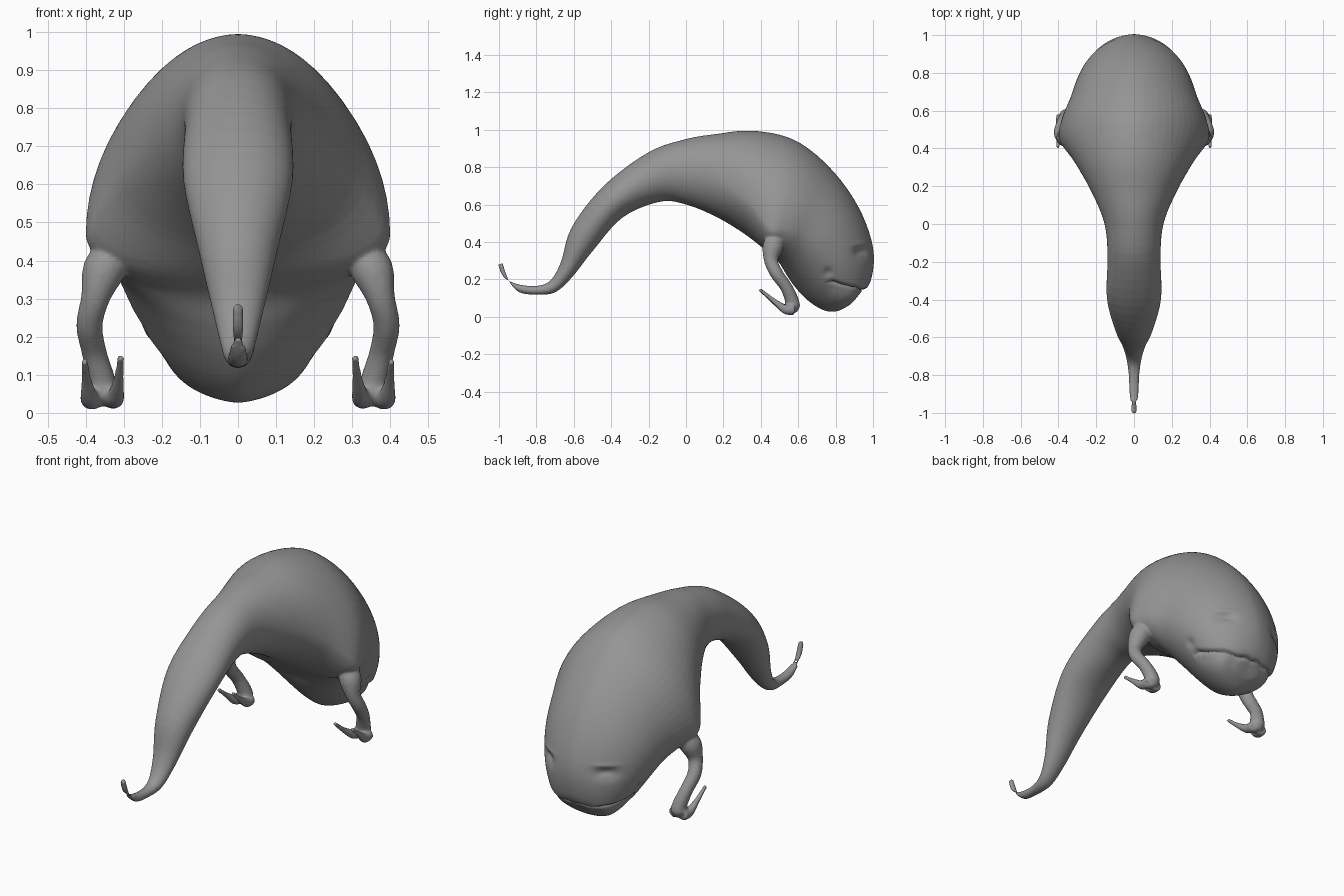
import bpy, bmesh, math
from mathutils import Vector

if "Cube" in bpy.data.objects:
    bpy.data.objects.remove(bpy.data.objects["Cube"], do_unlink=True)

grey = bpy.data.materials.new("clay grey")
grey.use_nodes = True
grey.diffuse_color = (0.3, 0.3, 0.3, 1)
grey.node_tree.nodes["Principled BSDF"].inputs["Base Color"].default_value = (0.3, 0.3, 0.3, 1)


def spline(rows, steps):
    """Catmull-Rom interpolation of rows of numbers."""
    pts = [rows[0]] + list(rows) + [rows[-1]]
    out = []
    for a, b, c, d in zip(pts, pts[1:], pts[2:], pts[3:]):
        for s in range(steps):
            t = s / steps
            out.append([q + 0.5 * t * (r - p + t * (2 * p - 5 * q + 4 * r - e + t * (3 * (q - r) + e - p)))
                        for p, q, r, e in zip(a, b, c, d)])
    return out + [list(rows[-1])]


def loft(bm, rings):
    """Skin a list of closed point loops and cap both ends."""
    loops = [[bm.verts.new(p) for p in ring] for ring in rings]
    for a, b in zip(loops, loops[1:]):
        for i in range(len(a)):
            j = (i + 1) % len(a)
            bm.faces.new((a[i], a[j], b[j], b[i]))
    bm.faces.new(loops[0])
    bm.faces.new(loops[-1])


def body_ring(row, n=64):
    """Oval between a back point and a belly point, widest at fraction m."""
    ty, tz, by, bz, w, m = row
    head = min(1, max(0, (ty - .2) / .3))
    upper = 1 + .15 * head              # narrower back
    lower = 1 + head * (2 * m - .7)     # square shoulders, narrow chin
    ring = []
    for i in range(n):
        a = math.tau * i / n
        s, c = math.sin(a), math.cos(a)
        v = m + s * ((1 - m) if s > 0 else m)
        x = math.copysign(abs(c) ** (upper if s > 0 else lower), c)
        ring.append((w * x, by + (ty - by) * v, bz + (tz - bz) * v))
    return ring


def tube(bm, rows, side, n=16):
    """Round limb along rows of x, y, z, radius."""
    path = spline(rows, 6)
    rings = []
    for k, (x, y, z, r) in enumerate(path):
        along = Vector(path[min(k + 1, len(path) - 1)][:3]) - Vector(path[max(k - 1, 0)][:3])
        u = along.cross(Vector((1, 0, 0))).normalized()
        v = along.cross(u).normalized()
        ring = []
        for i in range(n):
            a = math.tau * i / n
            p = Vector((x, y, z)) + r * (u * math.cos(a) + v * math.sin(a))
            ring.append((p.x * side, p.y, p.z))
        rings.append(ring)
    loft(bm, rings)


# Back y, z, belly y, z, half width, height of widest point: tail tip to snout
BODY = [
    (-1.006, .28, -.98, .288, .013, .5),
    (-.978, .215, -.945, .19, .018, .5),
    (-.91, .178, -.89, .13, .024, .5),
    (-.81, .165, -.8, .118, .028, .5),
    (-.73, .19, -.7, .13, .04, .5),
    (-.67, .29, -.61, .21, .062, .5),
    (-.61, .48, -.5, .35, .1, .5),
    (-.44, .7, -.34, .53, .144, .5),
    (-.2, .88, -.14, .615, .14, .5),
    (0, .95, 0, .6, .156, .5),
    (.16, .977, .16, .535, .22, .45),
    (.34, .995, .31, .445, .31, .34),
    (.53, .965, .42, .36, .395, .2),
    (.67, .888, .49, .3, .385, .29),
    (.81, .752, .54, .22, .34, .4),
    (.915, .6, .59, .15, .305, .47),
    (.98, .45, .66, .08, .26, .5),
    (1.005, .32, .74, .033, .205, .5),
    (.99, .2, .81, .03, .15, .5),
    (.955, .135, .88, .065, .07, .5),
]
# Arm, hand and the two long fingers: x, y, z, radius
ARM = [(.32, .49, .43, .045), (.352, .465, .375, .056), (.375, .455, .3, .038), (.39, .485, .23, .035),
       (.378, .535, .16, .033), (.36, .565, .09, .037), (.355, .57, .05, .04), (.355, .575, .02, .018)]
FINGERS = [[(.33, .575, .04, .03), (.322, .53, .042, .024), (.313, .46, .09, .014), (.307, .392, .148, .01)],
           [(.38, .575, .04, .032), (.39, .53, .04, .025), (.398, .47, .085, .014), (.403, .405, .138, .01)]]

bm = bmesh.new()
loft(bm, [body_ring(r) for r in spline(BODY, 5)])
for side in (-1, 1):
    for limb in [ARM] + FINGERS:
        tube(bm, limb, side)
bmesh.ops.recalc_face_normals(bm, faces=bm.faces)
mesh = bpy.data.meshes.new("creature_body")
bm.to_mesh(mesh)
bm.free()
body = bpy.data.objects.new("creature_body", mesh)
bpy.context.collection.objects.link(body)
bpy.context.view_layer.objects.active = body
body.select_set(True)

# Fuse body and limbs into one smooth skin
fuse = body.modifiers.new("fuse", "REMESH")
fuse.mode = "VOXEL"
fuse.voxel_size = 0.0062
soften = body.modifiers.new("soften", "SMOOTH")
soften.factor = 0.5
soften.iterations = 9
for name in ("fuse", "soften"):
    bpy.ops.object.modifier_apply(modifier=name)


def bump(d, width):
    return math.exp(-(d / width) ** 2)


# Press in the mouth line, chin step, cheek dimples and eye sockets
mesh = body.data
moves = []
for vert in mesh.vertices:
    x, y, z = abs(vert.co.x), vert.co.y, vert.co.z
    depth = 0
    if y > .7 and z < .5:
        fade = min(1, max(0, (y - .74) / .05))
        lip = .19 - .05 * max(0, (y - .78) / .17) + .005 * math.sin(x * 50)
        depth += .011 * fade * bump(z - lip, .012)
        if z < lip:
            depth += .012 * fade * bump(z - lip, .06)
        depth += .01 * bump(math.hypot(y - .76, z - .235), .025)
        # Almond socket with a raised eyeball under a heavy upper lid
        across = math.hypot(x - .165, y - .925) / .06
        up = (z - .345) / .034
        depth += .022 * bump(math.hypot(across, up), .9)
        depth -= .009 * bump(math.hypot(across, up + .4), .5)
        depth -= .006 * bump(up - 1.2, .4) * bump(across, 1)
    moves.append(vert.normal * -depth)
for vert, move in zip(mesh.vertices, moves):
    vert.co += move

mesh.materials.clear()
mesh.materials.append(grey)
bpy.ops.object.shade_smooth()
